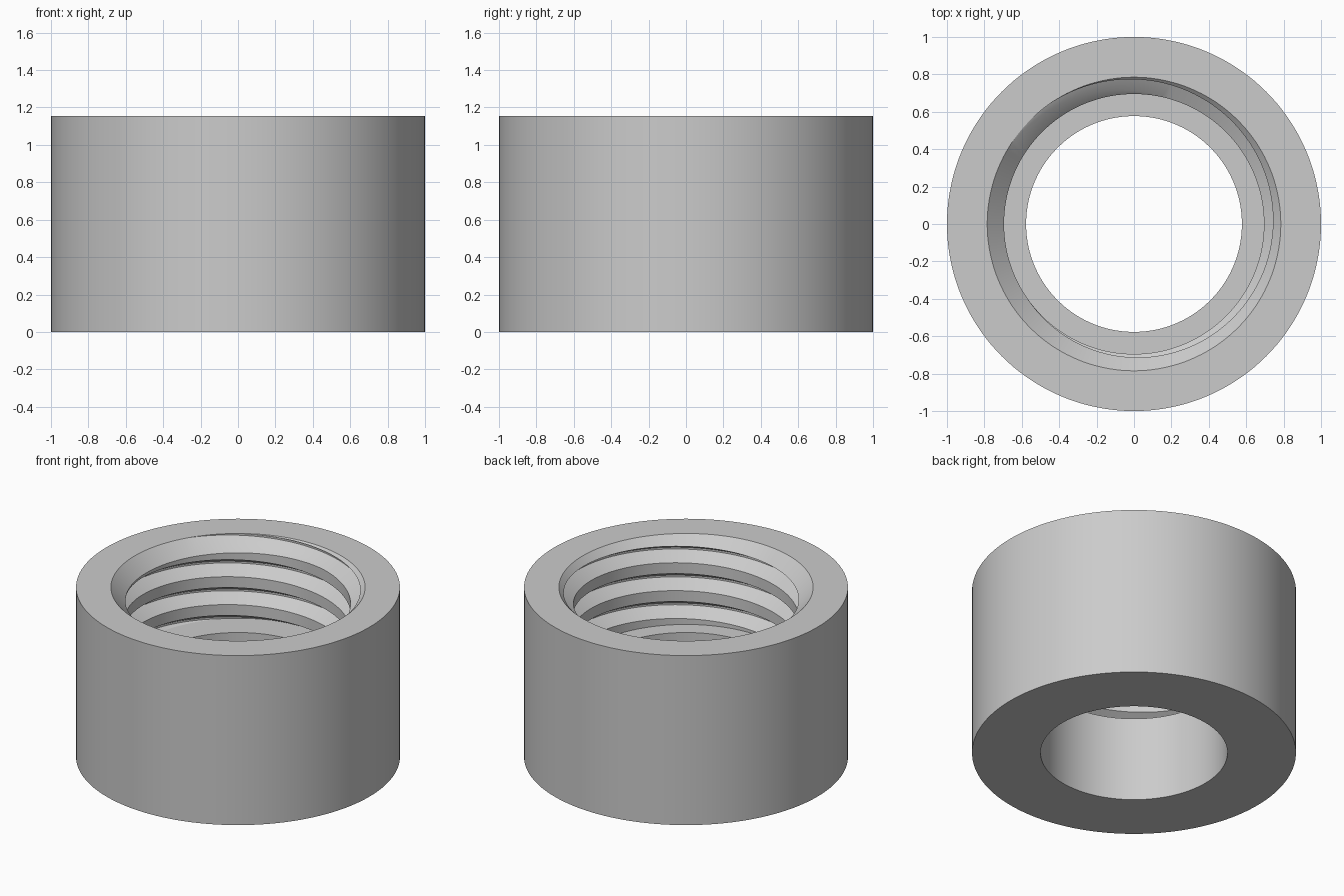
import bpy, bmesh, math

cube = bpy.data.objects.get("Cube")
if cube:
    bpy.data.objects.remove(cube)

# Main dimensions
HEIGHT = 1.155
OUTER = 1.0
BORE = 0.577          # plain lower hole
LEDGE = 0.577         # height of the step under the thread
MAJOR = 0.785         # thread root and chamfer mouth
DEPTH = 0.09
PITCH = 0.19
ROOT = 0.012          # flat at the groove bottom
TAN = math.tan(math.radians(30))
FLANK = DEPTH * TAN
EXIT_ANGLE = 125      # where the groove runs out at the rim
TURNS = 5
STEPS = 144


def groove_tops(angle):
    """Upper root heights of every groove turn at this angle."""
    first = HEIGHT + PITCH * (angle - EXIT_ANGLE) / 360
    return [first - k * PITCH for k in range(TURNS)]


def roof_edge(top):
    return top + min(FLANK, (HEIGHT - top) * TAN / (1 + TAN))


def floor_edge(top):
    low = top - ROOT
    return low - min(FLANK, (HEIGHT - low) * TAN / (1 - TAN))


def inner_radius(z, tops):
    """Outermost of crest, chamfer and groove at this height."""
    depth = min(DEPTH, HEIGHT - z)
    for top in tops:
        gap = max(z - top, top - ROOT - z, 0)
        depth = min(depth, gap / TAN)
    return MAJOR - depth


def section(angle):
    """Closed radial outline: threaded wall, step, bore, base, outside."""
    tops = groove_tops(angle)
    heights = [HEIGHT]
    for top in tops:
        low = floor_edge(top)
        crest = min(low, max(HEIGHT - DEPTH, roof_edge(top - PITCH)))
        heights += [roof_edge(top), top, top - ROOT, low, crest]
    heights = [min(HEIGHT, max(LEDGE, z)) for z in heights + [LEDGE]]
    wall = [(inner_radius(z, tops), z) for z in heights]
    return wall + [(BORE, LEDGE), (BORE, 0), (OUTER, 0), (OUTER, HEIGHT)]


# Sweep the outline round the axis
bm = bmesh.new()
columns = []
for i in range(STEPS + 1):
    angle = 360 * i / STEPS
    c, s = math.cos(math.radians(angle)), math.sin(math.radians(angle))
    columns.append([bm.verts.new((r * c, r * s, z)) for r, z in section(angle)])
for a, b in zip(columns, columns[1:]):
    for j in range(len(a)):
        k = (j + 1) % len(a)
        bm.faces.new((a[j], a[k], b[k], b[j]))
bmesh.ops.remove_doubles(bm, verts=bm.verts, dist=0.0002)
bmesh.ops.recalc_face_normals(bm, faces=bm.faces)

mesh = bpy.data.meshes.new("threaded_collar")
bm.to_mesh(mesh)
bm.free()
collar = bpy.data.objects.new("threaded_collar", mesh)
bpy.context.collection.objects.link(collar)

# Plain grey finish
grey = bpy.data.materials.new("plain_grey")
grey.use_nodes = True
colour = (0.6, 0.6, 0.6, 1)
grey.diffuse_color = colour
grey.node_tree.nodes["Principled BSDF"].inputs["Base Color"].default_value = colour
mesh.materials.append(grey)

bpy.ops.object.select_all(action="DESELECT")
collar.select_set(True)
bpy.context.view_layer.objects.active = collar
bpy.ops.object.shade_smooth_by_angle(angle=math.radians(20))
